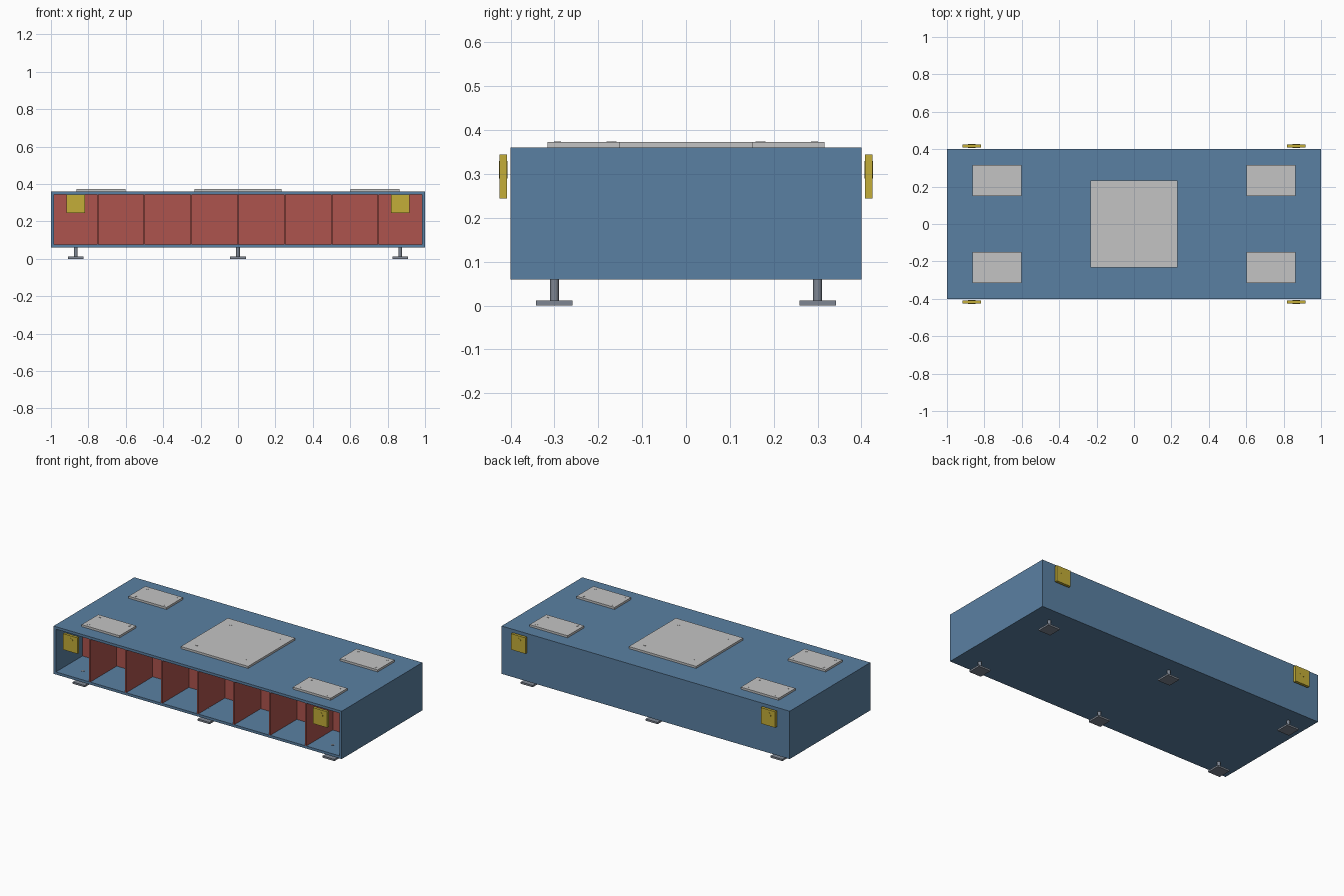
import bpy
import bmesh

if "Cube" in bpy.data.objects:
    bpy.data.objects.remove(bpy.data.objects["Cube"])


def material(name, rgb):
    """Flat colour from sRGB 0-255 values."""
    m = bpy.data.materials.new(name)
    lin = [((c / 255 + 0.055) / 1.055) ** 2.4 for c in rgb]
    m.diffuse_color = (*lin, 1)
    m.use_nodes = True
    m.node_tree.nodes["Principled BSDF"].inputs["Base Color"].default_value = m.diffuse_color
    return m


BLUE = material("steel_blue", (90, 128, 162))
RED = material("rib_red", (174, 84, 77))
GREY = material("light_grey", (196, 196, 196))
YELLOW = material("lug_yellow", (196, 174, 56))
STEEL = material("leg_steel", (126, 134, 146))


def box(name, centre, size, mat):
    bpy.ops.mesh.primitive_cube_add(size=1, location=centre)
    ob = bpy.context.object
    ob.name = name
    ob.scale = size
    bpy.ops.object.transform_apply(location=False, rotation=False, scale=True)
    ob.data.materials.append(mat)
    return ob


def cylinder(name, centre, radius, depth, mat, along_y=False):
    rot = (1.570796, 0, 0) if along_y else (0, 0, 0)
    bpy.ops.mesh.primitive_cylinder_add(vertices=24, radius=radius, depth=depth,
                                        location=centre, rotation=rot)
    ob = bpy.context.object
    ob.name = name
    ob.data.materials.append(mat)
    bpy.ops.object.shade_smooth_by_angle()
    return ob


# Hollow shell, open at the front
Z0, Z1, WALL = 0.06, 0.36, 0.016
shell = box("shell", (0, 0, (Z0 + Z1) / 2), (2, 0.8, Z1 - Z0), BLUE)
bm = bmesh.new()
bm.from_mesh(shell.data)
bmesh.ops.delete(bm, geom=[f for f in bm.faces if f.normal.y < -0.9], context='FACES')
bm.to_mesh(shell.data)
bm.free()
solid = shell.modifiers.new("wall", 'SOLIDIFY')
solid.thickness = WALL
solid.offset = -1
solid.use_even_offset = True

# Cross ribs and long ribs inside the shell
inner_h = Z1 - Z0 - 2 * WALL
mid_z = (Z0 + Z1) / 2
for i in range(-3, 4):
    box("cross_rib", (i * 0.25, -WALL / 2 + 0.0005, mid_z), (0.008, 0.8 - WALL - 0.001, inner_h), RED)
for y in (-0.133, 0.133):
    box("long_rib", (0, y, mid_z), (2 - 2 * WALL, 0.008, inner_h), RED)


# Bolted pads on the roof
def pad(name, x, y, w, d, bolt_x, bolt_y):
    box(name, (x, y, Z1 + 0.0065), (w, d, 0.013), GREY)
    for sx in (-1, 1):
        for sy in (-1, 1):
            cylinder(name + "_bolt", (x + sx * bolt_x, y + sy * bolt_y, Z1 + 0.007),
                     0.008, 0.014, GREY)


pad("centre_pad", 0, 0, 0.467, 0.467, 0.167, 0.167)
for sx in (-1, 1):
    for sy in (-1, 1):
        pad("corner_pad", sx * 0.733, sy * 0.233, 0.263, 0.165, 0.1, 0.06)

# Lifting lugs with round bosses, front and back
for sx in (-1, 1):
    for sy in (-1, 1):
        box("lifting_lug", (sx * 0.867, sy * 0.417, 0.294), (0.1, 0.017, 0.1), YELLOW)
        cylinder("lug_boss", (sx * 0.867, sy * 0.417, 0.31), 0.02, 0.019, YELLOW, True)

# Legs with square feet
for x in (-0.867, 0, 0.867):
    for y in (-0.3, 0.3):
        box("foot", (x, y, 0.0055), (0.083, 0.083, 0.011), STEEL)
        cylinder("leg_post", (x, y, 0.044), 0.01, 0.067, STEEL)
